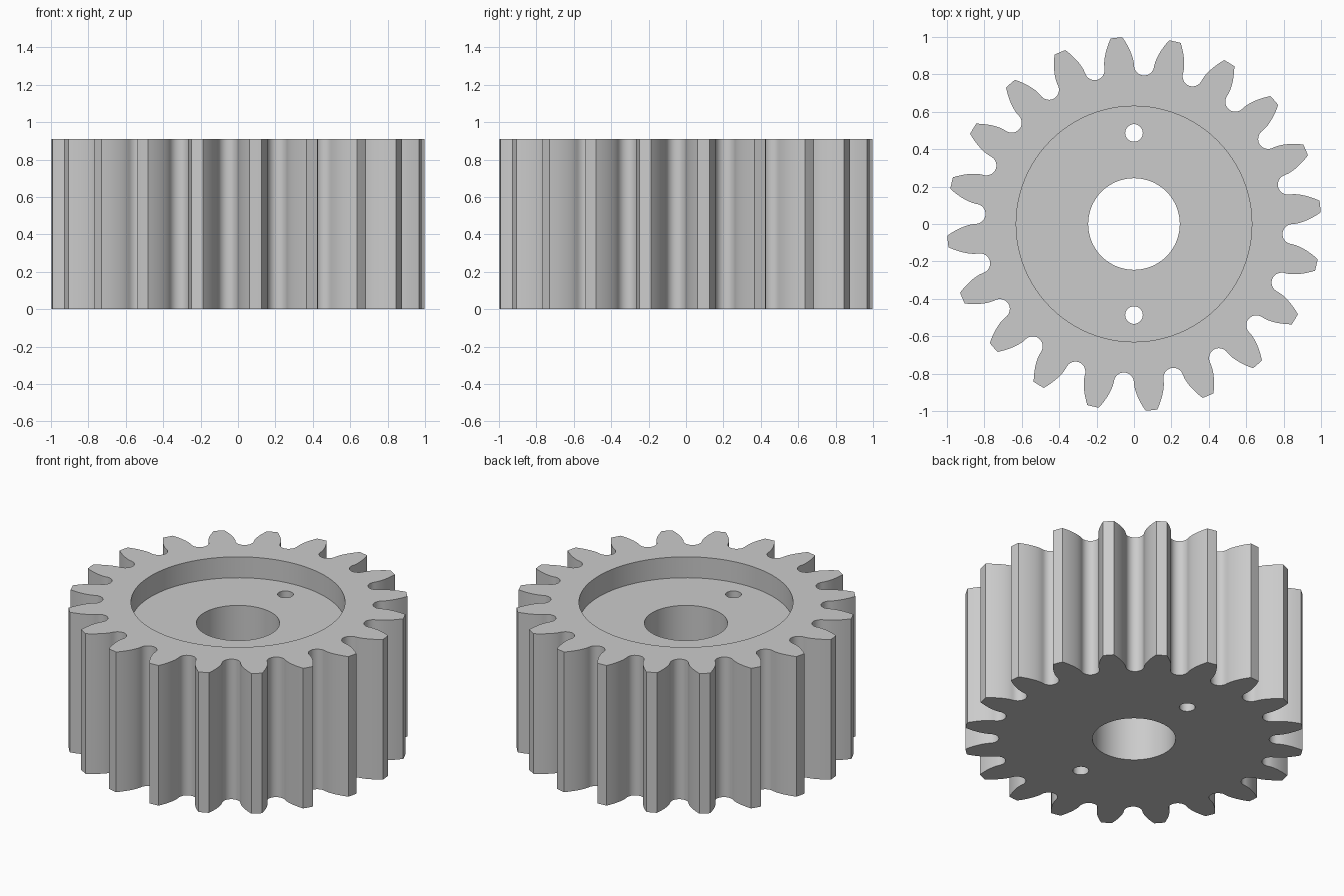
import bpy
import bmesh
from math import acos, cos, pi, radians, sin, sqrt, tan

if "Cube" in bpy.data.objects:
    bpy.data.objects.remove(bpy.data.objects["Cube"], do_unlink=True)

# Gear proportions
TEETH = 20
HEIGHT = 0.91
TIP_R = 1.0
MODULE = 2 * TIP_R / (TEETH + 2)
PITCH_R = MODULE * TEETH / 2
ROOT_R = PITCH_R - 1.25 * MODULE
PRESSURE = radians(20)
BASE_R = PITCH_R * cos(PRESSURE)
STEP = 2 * pi / TEETH
BASE_HALF = pi / (2 * TEETH) + tan(PRESSURE) - PRESSURE
RECESS_DEPTH = 0.136

steel = bpy.data.materials.new("grey steel")
steel.use_nodes = True
GREY = (0.6, 0.6, 0.6, 1)
steel.diffuse_color = GREY
steel.node_tree.nodes["Principled BSDF"].inputs["Base Color"].default_value = GREY


def polar(r, a):
    return (r * cos(a), r * sin(a))


def half_angle(r):
    """Half the angle of an involute tooth at radius r."""
    a = acos(min(1, BASE_R / r))
    return BASE_HALF - (tan(a) - a)


def tooth_points(centre):
    """One tooth, flank to flank, then the rounded gap after it."""
    radii = [BASE_R + (TIP_R - BASE_R) * i / 8 for i in range(9)]
    pts = [polar(r, centre - half_angle(r)) for r in radii]
    pts.append(polar(TIP_R, centre))
    pts += [polar(r, centre + half_angle(r)) for r in reversed(radii)]
    gap, half = centre + STEP / 2, STEP / 2 - BASE_HALF
    mid_r, width = BASE_R * cos(half), BASE_R * sin(half)
    for i in range(1, 14):
        t = pi * i / 14
        u, v = mid_r - (mid_r - ROOT_R) * sin(t), -width * cos(t)
        pts.append((u * cos(gap) - v * sin(gap), u * sin(gap) + v * cos(gap)))
    return pts


def prism(name, outline, z0, z1):
    """Extrude a closed outline between two heights."""
    bm = bmesh.new()
    base = bm.faces.new([bm.verts.new((x, y, z0)) for x, y in outline])
    top = bmesh.ops.extrude_face_region(bm, geom=[base], use_keep_orig=True)["geom"]
    bmesh.ops.translate(bm, vec=(0, 0, z1 - z0),
                        verts=[v for v in top if isinstance(v, bmesh.types.BMVert)])
    bmesh.ops.recalc_face_normals(bm, faces=bm.faces)
    mesh = bpy.data.meshes.new(name)
    bm.to_mesh(mesh)
    bm.free()
    mesh.materials.append(steel)
    ob = bpy.data.objects.new(name, mesh)
    bpy.context.collection.objects.link(ob)
    return ob


def circle(r, y=0, n=64):
    return [(r * cos(2 * pi * i / n), y + r * sin(2 * pi * i / n)) for i in range(n)]


# Toothed body
outline = [p for k in range(TEETH) for p in tooth_points(BASE_HALF + k * STEP)]
gear = prism("spur_gear", outline, 0, HEIGHT)

# Top recess, shaft bore and two pin holes
cutters = [
    prism("recess_cutter", circle(0.63, n=96), HEIGHT - RECESS_DEPTH, HEIGHT + 0.1),
    prism("bore_cutter", circle(0.245), -0.1, HEIGHT + 0.2),
]
for side in (-1, 1):
    cutters.append(prism("pin_hole_cutter", circle(0.047, 0.487 * side, 32), -0.1, HEIGHT + 0.2))

bpy.ops.object.select_all(action="DESELECT")
gear.select_set(True)
bpy.context.view_layer.objects.active = gear
for cutter in cutters:
    cutter.hide_render = True
    mod = gear.modifiers.new("cut", "BOOLEAN")
    mod.operation = "DIFFERENCE"
    mod.solver = "EXACT"
    mod.object = cutter
    bpy.ops.object.modifier_apply(modifier=mod.name)
    bpy.data.objects.remove(cutter, do_unlink=True)

bpy.ops.object.shade_smooth_by_angle(angle=radians(30))
